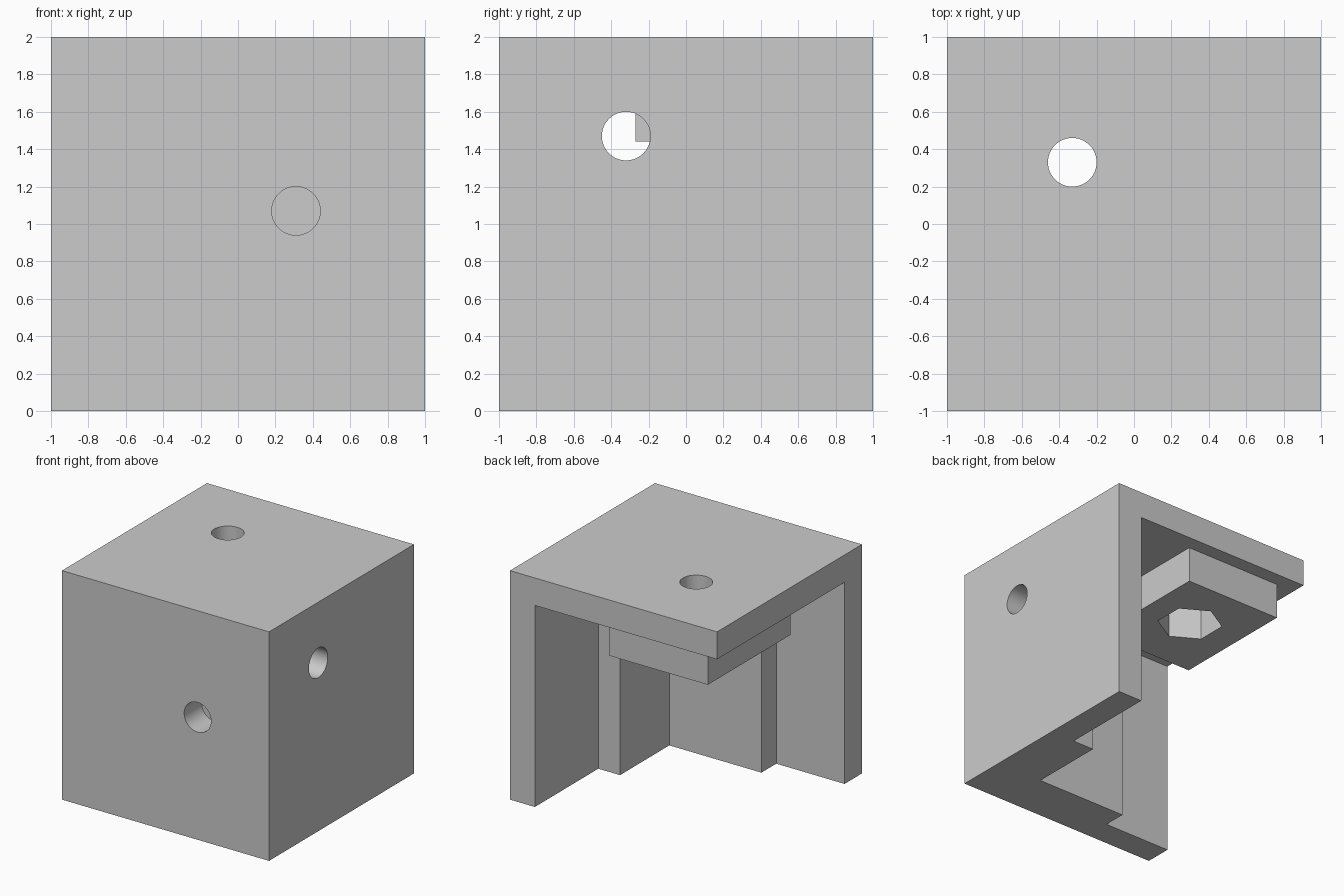
import bpy
import bmesh
import math
from mathutils import Vector

cube = bpy.data.objects.get("Cube")
if cube:
    bpy.data.objects.remove(cube, do_unlink=True)

WALL = 0.76      # inner face of the walls
UNDER = 1.76     # underside of the top plate

grey = bpy.data.materials.new("plain grey")
grey.use_nodes = True
grey.diffuse_color = (0.6, 0.6, 0.6, 1)
grey.node_tree.nodes["Principled BSDF"].inputs["Base Color"].default_value = (0.6, 0.6, 0.6, 1)


def prism(name, outline, z0, z1):
    """Extrude a flat outline from z0 to z1."""
    bm = bmesh.new()
    face = bm.faces.new([bm.verts.new((x, y, z0)) for x, y in outline])
    top = bmesh.ops.extrude_face_region(bm, geom=[face])["geom"]
    bmesh.ops.translate(bm, vec=(0, 0, z1 - z0),
                        verts=[v for v in top if isinstance(v, bmesh.types.BMVert)])
    bmesh.ops.recalc_face_normals(bm, faces=bm.faces)
    mesh = bpy.data.meshes.new(name)
    bm.to_mesh(mesh)
    bm.free()
    mesh.materials.append(grey)
    obj = bpy.data.objects.new(name, mesh)
    bpy.context.collection.objects.link(obj)
    return obj


def rect(x0, x1, y0, y1):
    return [(x0, y0), (x1, y0), (x1, y1), (x0, y1)]


def bore(name, start, end, radius, sides):
    """Round or six-sided cutter between two points."""
    start, end = Vector(start), Vector(end)
    axis = end - start
    ring = [(radius * math.sin(math.tau * i / sides), radius * math.cos(math.tau * i / sides))
            for i in range(sides)]
    obj = prism(name, ring, 0, axis.length)
    turn = axis.to_track_quat("Z", "Y").to_matrix().to_4x4()
    turn.translation = start
    obj.data.transform(turn)
    obj.hide_render = True
    return obj


def combine(body, other, operation):
    """Apply a boolean and discard the second object."""
    mod = body.modifiers.new(operation.lower(), "BOOLEAN")
    mod.operation, mod.solver, mod.object = operation, "EXACT", other
    bpy.ops.object.select_all(action="DESELECT")
    bpy.context.view_layer.objects.active = body
    body.select_set(True)
    bpy.ops.object.modifier_apply(modifier=mod.name)
    bpy.data.objects.remove(other, do_unlink=True)


# Front and right walls with their thickened ribs, as one profile
walls = [(-1, -1), (1, -1), (1, 1), (WALL, 1), (WALL, 0.125), (0.55, 0.125),
         (0.55, -0.555), (-0.34, -0.555), (-0.34, -WALL), (-1, -WALL)]
bracket = prism("corner_bracket", walls, 0, UNDER)

# Top plate and the block under it
combine(bracket, prism("top_plate", rect(-1, 1, -1, 1), UNDER, 2), "UNION")
combine(bracket, prism("nut_block", rect(-0.82, 0.13, -0.27, 0.87), 1.44, UNDER + 0.1), "UNION")

# Bolt holes and six-sided nut pockets
cutters = [
    bore("top_hole", (-0.33, 0.33, 1.6), (-0.33, 0.33, 2.1), 0.13, 48),
    bore("top_pocket", (-0.33, 0.33, 1.3), (-0.33, 0.33, UNDER), 0.27, 6),
    bore("right_hole", (0.6, -0.32, 1.47), (1.1, -0.32, 1.47), 0.13, 48),
    bore("right_pocket", (WALL, -0.32, 1.47), (0.5, -0.32, 1.47), 0.265, 6),
    bore("front_hole", (0.31, -1.1, 1.07), (0.31, -WALL, 1.07), 0.13, 48),
]
for cutter in cutters:
    combine(bracket, cutter, "DIFFERENCE")

bpy.ops.object.shade_smooth_by_angle(angle=math.radians(25))
